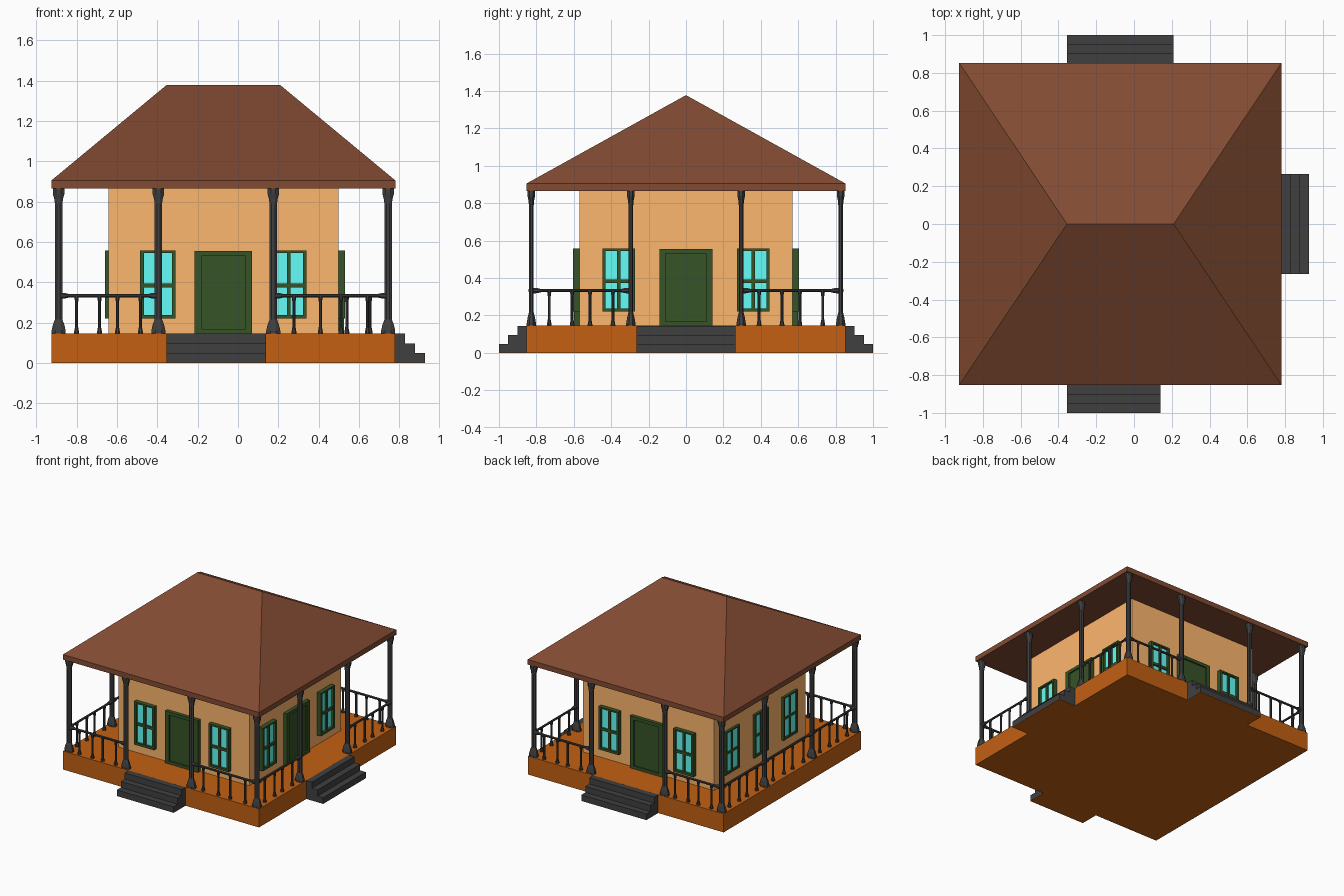
import bpy, bmesh
from math import pi, cos, sin
from mathutils import Matrix, Vector

if "Cube" in bpy.data.objects:
    bpy.data.objects.remove(bpy.data.objects["Cube"])

CX = -0.0725          # centre of the square house in x
HALF, WALL = 0.8525, 0.57
FRONT, RIGHT, BACK, LEFT = 0, pi / 2, pi, -pi / 2


def material(name, rgb):
    """Material from 0-255 screen colour, converted to linear."""
    m = bpy.data.materials.new(name)
    m.diffuse_color = (*[((c / 255 + 0.055) / 1.055) ** 2.4 for c in rgb], 1)
    m.use_nodes = True
    m.node_tree.nodes["Principled BSDF"].inputs["Base Color"].default_value = m.diffuse_color
    return m


ORANGE = material("orange_floor", (195, 96, 18))
TAN = material("tan_wall", (254, 183, 110))
BROWN = material("brown_roof", (130, 75, 50))
GREEN = material("green_wood", (55, 83, 39))
CYAN = material("cyan_glass", (101, 255, 248))
DARK = material("dark_iron", (64, 64, 65))


def finish(name, bm, mat):
    bmesh.ops.recalc_face_normals(bm, faces=bm.faces[:])
    me = bpy.data.meshes.new(name)
    bm.to_mesh(me)
    bm.free()
    me.materials.append(mat)
    ob = bpy.data.objects.new(name, me)
    bpy.context.collection.objects.link(ob)
    return ob


def boxes(name, mat, items, side=FRONT):
    """Boxes (u0, u1, d0, d1, z0, z1): u along a side, d outward from the centre."""
    bm = bmesh.new()
    for u0, u1, d0, d1, z0, z1 in items:
        m = (Matrix.Translation((CX, 0, 0)) @ Matrix.Rotation(side, 4, 'Z')
             @ Matrix.Translation(((u0 + u1) / 2, -(d0 + d1) / 2, (z0 + z1) / 2))
             @ Matrix.Diagonal((u1 - u0, d1 - d0, z1 - z0, 1)))
        bmesh.ops.create_cube(bm, size=1, matrix=m)
    return finish(name, bm, mat)


def turned(bm, profile, matrix, flat=1.0, n=8):
    """Eight-sided turned bar from (radius, height) pairs."""
    rings = []
    for r, h in profile:
        r /= cos(pi / n)
        rings.append([bm.verts.new(matrix @ Vector((
            r * cos(2 * pi * (i + .5) / n), flat * r * sin(2 * pi * (i + .5) / n), h)))
            for i in range(n)])
    for a, b in zip(rings, rings[1:]):
        for i in range(n):
            bm.faces.new((a[i], a[(i + 1) % n], b[(i + 1) % n], b[i]))
    bm.faces.new(rings[0][::-1])
    bm.faces.new(rings[-1])


# Base and walls
boxes("porch_floor", ORANGE, [(-HALF, HALF, -HALF, HALF, 0, 0.145)])
boxes("house_walls", TAN, [(-WALL, WALL, -WALL, WALL, 0.145, 0.867)])

# Hipped roof with a flat underside
bm = bmesh.new()
low, high = [[bm.verts.new((CX + sx * 0.8535, sy * 0.8535, z))
              for sx, sy in ((-1, -1), (1, -1), (1, 1), (-1, 1))] for z in (0.865, 0.905)]
rl, rr = [bm.verts.new((CX + s * 0.2825, 0, 1.378)) for s in (-1, 1)]
bm.faces.new(low[::-1])
for i in range(4):
    j = (i + 1) % 4
    bm.faces.new((low[i], low[j], high[j], high[i]))
for f in ((high[0], high[1], rr, rl), (high[1], high[2], rr),
          (high[2], high[3], rl, rr), (high[3], high[0], rl)):
    bm.faces.new(f)
finish("hip_roof", bm, BROWN)

# Steps on three sides, each with a thin footing
for label, side, u0, u1 in (("front", FRONT, -0.2825, 0.2125),
                            ("back", BACK, -0.2825, 0.2825),
                            ("right", RIGHT, -0.265, 0.265)):
    boxes(label + "_steps", DARK, [
        (u0, u1, HALF, HALF + 0.049 * (3 - i), max(0.002, i * 0.0483), (i + 1) * 0.0483)
        for i in range(3)], side)
    boxes(label + "_steps_footing", ORANGE, [(u0, u1, HALF, HALF + 0.147, 0, 0.002)], side)


def window(label, side, u, out):
    w, z0, z1, f = 0.0875, 0.22, 0.558, 0.018
    d0, d1 = WALL - 0.01, WALL + out
    boxes(label + "_frame", GREEN, [
        (u - w, u - w + f, d0, d1, z0, z1), (u + w - f, u + w, d0, d1, z0, z1),
        (u - w + f, u + w - f, d0, d1, z0, z0 + f),
        (u - w + f, u + w - f, d0, d1, z1 - f * 0.7, z1),
        (u - 0.009, u + 0.009, d0, d1 - 0.004, z0 + f, z1 - f * 0.7),
        (u - w + f, u + w - f, d0, d1 - 0.005, 0.373, 0.393)], side)
    boxes(label + "_glass", CYAN, [
        (u - w + f, u + w - f, d0, WALL + out * 0.45, z0 + f, z1 - f * 0.7)], side)


def door(label, side):
    d0, d1 = WALL - 0.01, WALL + 0.028
    boxes(label + "_frame", GREEN, [
        (-0.143, -0.109, d0, d1, 0.145, 0.555), (0.109, 0.143, d0, d1, 0.145, 0.555),
        (-0.109, 0.109, d0, d1, 0.53, 0.555), (-0.109, 0.109, d0, d1, 0.145, 0.167)], side)
    boxes(label + "_panel", GREEN, [(-0.109, 0.109, d0, d1 - 0.012, 0.167, 0.53)], side)


# Doors and windows
for label, side, off in (("front", FRONT, 0.325), ("back", BACK, 0.325), ("right", RIGHT, 0.36)):
    door(label + "_door", side)
    for n, u in (("a", -off), ("b", off)):
        window(f"{label}_window_{n}", side, u, 0.033)
for n, u in (("a", -0.36), ("b", 0), ("c", 0.36)):
    window("left_window_" + n, LEFT, u, 0.018)

# Porch posts, flattened front to back
XL, XR, Y, YM = -0.89, 0.745, 0.827, 0.295
POST = [(0.035, 0.145), (0.035, 0.16), (0.028, 0.19), (0.0185, 0.215),
        (0.0185, 0.79), (0.022, 0.815), (0.029, 0.84), (0.029, 0.866)]
for i, (x, y) in enumerate([(x, y) for x in (XL, XR) for y in (-Y, -YM, YM, Y)] +
                           [(-0.395, -Y), (0.175, -Y), (-0.395, Y), (0.245, Y)]):
    bm = bmesh.new()
    turned(bm, POST, Matrix.Translation((x, y, 0)), 0.7)
    finish(f"porch_post_{i + 1}", bm, DARK)

# Railings: flared handrail and four turned balusters per bay
BALUSTER = [(0.0125, 0.145), (0.0125, 0.152), (0.0075, 0.18),
            (0.0075, 0.30), (0.011, 0.325), (0.011, 0.333)]
BAYS = [((XL, -Y), (-0.395, -Y)), ((0.175, -Y), (XR, -Y)),
        ((XL, Y), (-0.395, Y)), ((0.245, Y), (XR, Y)),
        ((XR, -Y), (XR, -YM)), ((XR, YM), (XR, Y)),
        ((XL, -Y), (XL, -YM)), ((XL, -YM), (XL, YM)), ((XL, YM), (XL, Y))]
for i, (a, b) in enumerate(BAYS):
    a, b = Vector((*a, 0.333)), Vector((*b, 0.333))
    L = (b - a).length
    bm = bmesh.new()
    turned(bm, [(0.015, 0.012), (0.014, 0.03), (0.008, 0.055),
                (0.008, L - 0.055), (0.014, L - 0.03), (0.015, L - 0.012)],
           Matrix.Translation(a) @ (b - a).to_track_quat('Z', 'Y').to_matrix().to_4x4())
    for t in (0.18, 0.41, 0.59, 0.82):
        p = a.lerp(b, t)
        turned(bm, BALUSTER, Matrix.Translation((p.x, p.y, 0)))
    finish(f"railing_{i + 1}", bm, DARK)
